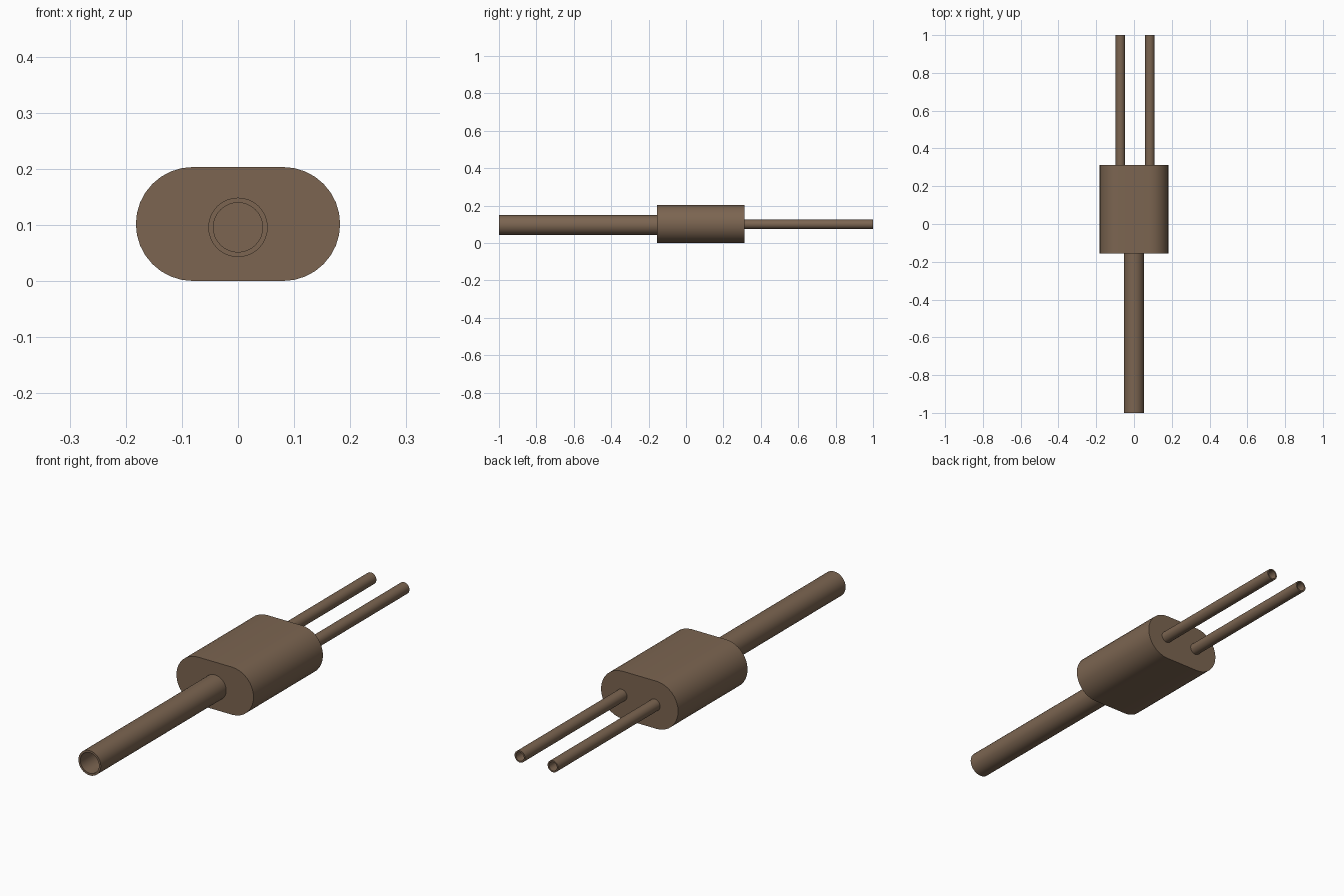
import bpy, bmesh, math

if "Cube" in bpy.data.objects:
    bpy.data.objects.remove(bpy.data.objects["Cube"])

brown = bpy.data.materials.new("brown_plastic")
brown.diffuse_color = (0.20, 0.13, 0.082, 1)
brown.use_nodes = True
brown.node_tree.nodes["Principled BSDF"].inputs["Base Color"].default_value = brown.diffuse_color


def finish(name, bm):
    bmesh.ops.recalc_face_normals(bm, faces=bm.faces)
    mesh = bpy.data.meshes.new(name)
    bm.to_mesh(mesh)
    bm.free()
    mesh.materials.append(brown)
    obj = bpy.data.objects.new(name, mesh)
    bpy.context.collection.objects.link(obj)
    bpy.ops.object.select_all(action='DESELECT')
    obj.select_set(True)
    bpy.context.view_layer.objects.active = obj
    bpy.ops.object.shade_smooth_by_angle(angle=math.radians(30))


def housing(name, half_w, height, y0, y1, n=16):
    # stadium outline extruded along y
    bm = bmesh.new()
    r = height / 2
    c = half_w - r
    pts = []
    for side, start in ((1, -math.pi / 2), (-1, math.pi / 2)):
        for i in range(n + 1):
            a = start + math.pi * i / n
            pts.append((side * c + r * math.cos(a), r + r * math.sin(a)))
    face = bm.faces.new([bm.verts.new((x, y0, z)) for x, z in pts])
    ext = bmesh.ops.extrude_face_region(bm, geom=[face], use_keep_orig=True)
    top = [v for v in ext["geom"] if isinstance(v, bmesh.types.BMVert)]
    bmesh.ops.translate(bm, verts=top, vec=(0, y1 - y0, 0))
    finish(name, bm)


def tube(name, x, z, r_out, r_in, y_end, y_root, n=32):
    # hollow sleeve: outer wall, rim, bore down to the housing
    bm = bmesh.new()
    rings = []
    for r, y in ((r_out, y_root), (r_out, y_end), (r_in, y_end), (r_in, y_root)):
        rings.append([bm.verts.new((x + r * math.cos(2 * math.pi * i / n), y,
                                    z + r * math.sin(2 * math.pi * i / n)))
                      for i in range(n)])
    for k in range(4):
        a, b = rings[k], rings[(k + 1) % 4]
        for i in range(n):
            j = (i + 1) % n
            bm.faces.new((a[i], a[j], b[j], b[i]))
    finish(name, bm)


housing("splitter_housing", 0.182, 0.203, -0.155, 0.313)
tube("main_cable", 0, 0.0955, 0.053, 0.044, -1, -0.155)
for label, x in (("left", -0.072), ("right", 0.084)):
    tube(label + "_branch_cable", x, 0.10, 0.025, 0.019, 1, 0.313)
